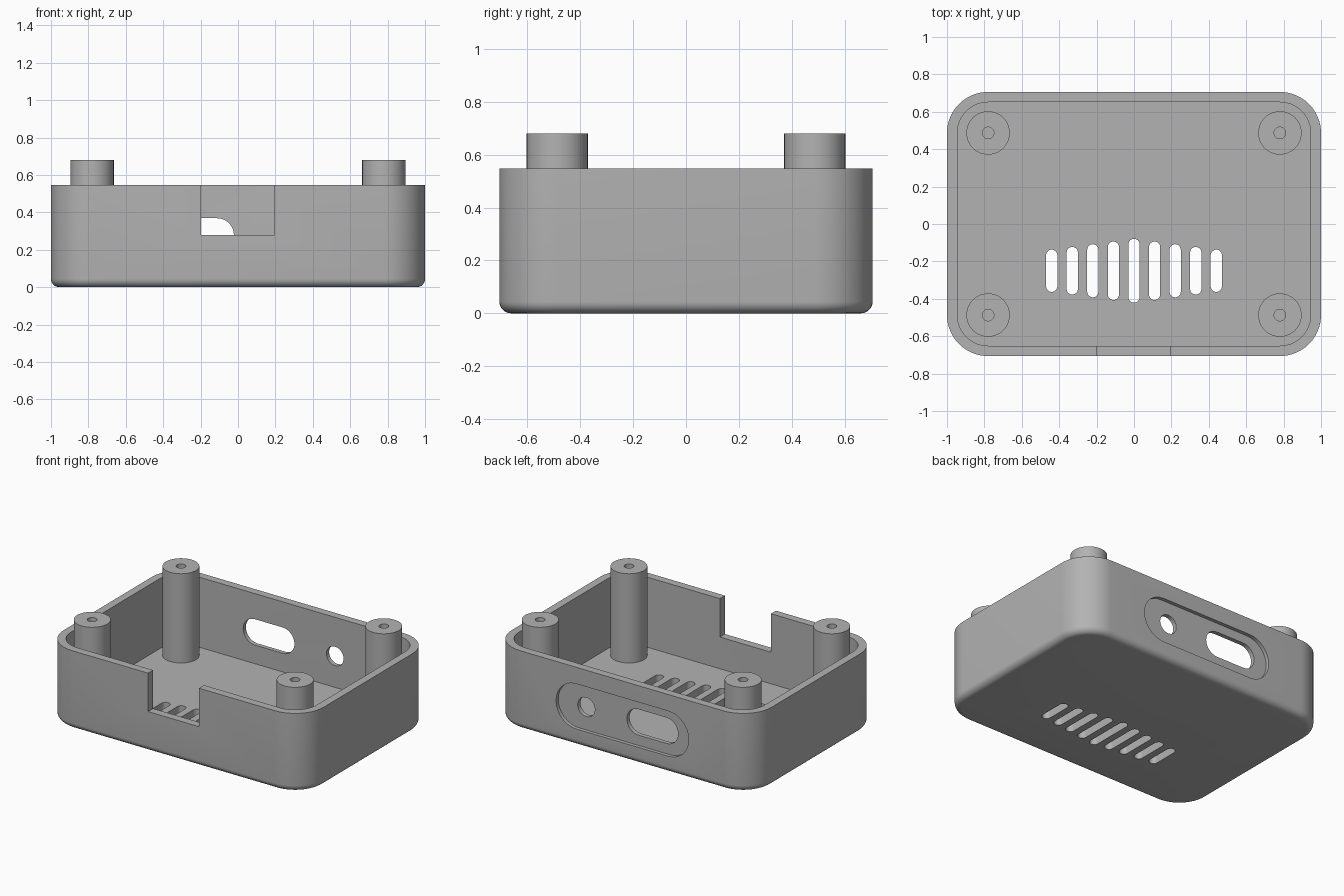
import bpy
import bmesh
from math import sin, cos, pi, radians

if "Cube" in bpy.data.objects:
    bpy.data.objects.remove(bpy.data.objects["Cube"], do_unlink=True)

HALF_X, HALF_Y, TOP = 1.0, 0.706, 0.547
CORNER, WALL, FLOOR, FILLET = 0.22, 0.055, 0.06, 0.045

grey = bpy.data.materials.new("matte grey")
grey.use_nodes = True
grey.diffuse_color = (0.45, 0.45, 0.45, 1)
grey.node_tree.nodes["Principled BSDF"].inputs["Base Color"].default_value = (0.45, 0.45, 0.45, 1)


def finish(name, bm):
    bmesh.ops.recalc_face_normals(bm, faces=bm.faces[:])
    mesh = bpy.data.meshes.new(name)
    bm.to_mesh(mesh)
    bm.free()
    mesh.materials.append(grey)
    ob = bpy.data.objects.new(name, mesh)
    bpy.context.collection.objects.link(ob)
    return ob


def loft(bm, rings):
    """Skin a stack of equal rings and cap both ends."""
    rows = [[bm.verts.new(p) for p in ring] for ring in rings]
    n = len(rows[0])
    for a, b in zip(rows, rows[1:]):
        for i in range(n):
            j = (i + 1) % n
            bm.faces.new((a[i], a[j], b[j], b[i]))
    bm.faces.new(rows[0])
    bm.faces.new(rows[-1])


def rounded_outline(hx, hy, r, steps=16):
    pts = []
    for k, (sx, sy) in enumerate([(1, 1), (-1, 1), (-1, -1), (1, -1)]):
        for i in range(steps + 1):
            a = (k + i / steps) * pi / 2
            pts.append((sx * (hx - r) + r * cos(a), sy * (hy - r) + r * sin(a)))
    return pts


def capsule(cu, cv, length, r, steps=16, upright=False):
    """Outline of a slot with round ends."""
    pts = []
    for side in (1, -1):
        for i in range(steps + 1):
            a = -pi / 2 + pi * i / steps + (0 if side == 1 else pi)
            u = side * (length / 2 - r) + r * cos(a)
            v = r * sin(a)
            pts.append((cu - v, cv + u) if upright else (cu + u, cv + v))
    return pts


def circle(cu, cv, r, n=40):
    return [(cu + r * cos(2 * pi * i / n), cv + r * sin(2 * pi * i / n)) for i in range(n)]


def prism_y(bm, outline, y0, y1):
    loft(bm, [[(u, y, v) for u, v in outline] for y in (y0, y1)])


def cut(target, bm):
    cutter = finish("cutter", bm)
    cutter.hide_render = True
    mod = target.modifiers.new("cut", "BOOLEAN")
    mod.object, mod.operation, mod.solver = cutter, "DIFFERENCE", "EXACT"
    bpy.ops.object.select_all(action="DESELECT")
    target.select_set(True)
    bpy.context.view_layer.objects.active = target
    bpy.ops.object.modifier_apply(modifier=mod.name)
    bpy.data.objects.remove(cutter, do_unlink=True)


def smooth(ob):
    bpy.ops.object.select_all(action="DESELECT")
    ob.select_set(True)
    bpy.context.view_layer.objects.active = ob
    bpy.ops.object.shade_smooth_by_angle(angle=radians(30))


# Open tray: filleted base, outer wall, rim, inner wall, floor
layers = []
for i in range(8):
    a = pi / 2 * i / 7
    layers.append((FILLET * (1 - sin(a)), FILLET * (1 - cos(a))))
layers += [(0, TOP), (WALL, TOP), (WALL, FLOOR)]
bm = bmesh.new()
loft(bm, [[(x, y, z) for x, y in rounded_outline(HALF_X - d, HALF_Y - d, CORNER - d)]
          for d, z in layers])
tray = finish("case_tray", bm)

# Vent slots in the floor, shorter towards the sides
bm = bmesh.new()
for i in range(-4, 5):
    outline = capsule(i * 0.11, -0.25, 0.342 - 0.029 * abs(i), 0.03, upright=True)
    loft(bm, [[(x, y, z) for x, y in outline] for z in (-0.1, 0.2)])
cut(tray, bm)

# Notch in the front wall
bm = bmesh.new()
prism_y(bm, [(-0.197, 0.28), (0.195, 0.28), (0.195, 0.8), (-0.197, 0.8)], -0.8, -0.6)
cut(tray, bm)

# Shallow recess on the back wall
bm = bmesh.new()
prism_y(bm, capsule(-0.005, 0.275, 1.02, 0.157), HALF_Y - 0.025, 0.8)
cut(tray, bm)

# Long port and round port through the recess
bm = bmesh.new()
prism_y(bm, capsule(-0.219, 0.279, 0.394, 0.09), 0.6, 0.8)
prism_y(bm, circle(0.29, 0.277, 0.066), 0.6, 0.8)
cut(tray, bm)
smooth(tray)

# Corner posts with blind screw holes
profile = [(0.116, FLOOR - 0.02), (0.116, 0.68), (0.031, 0.68), (0.031, 0.3)]
for side, sx in (("left", 1), ("right", -1)):
    for end, sy in (("front", -1), ("back", 1)):
        bm = bmesh.new()
        loft(bm, [[(x, y, z) for x, y in circle(sx * 0.78, sy * 0.487, r)] for r, z in profile])
        smooth(finish(f"{end}_{side}_post", bm))
